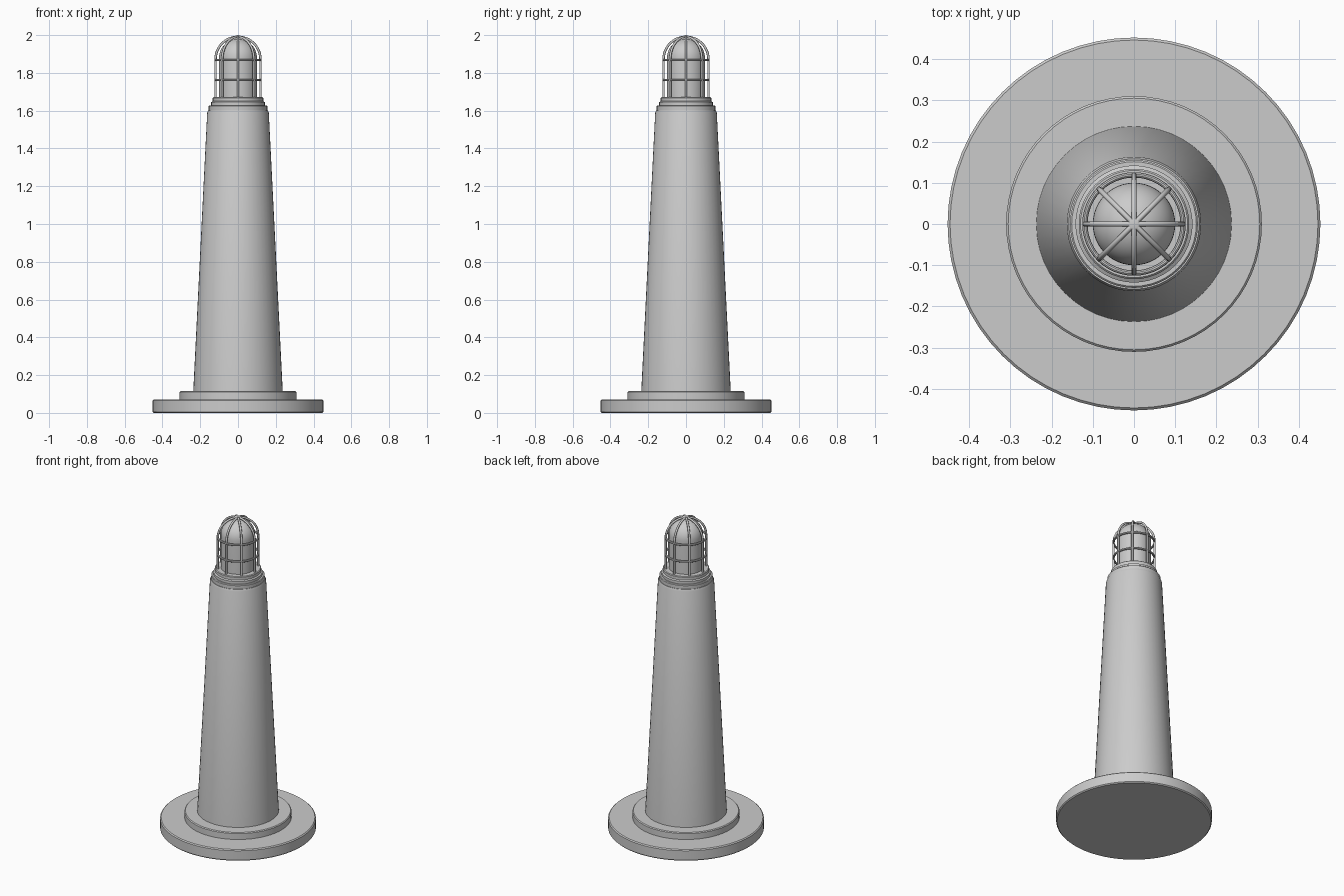
import bpy, bmesh
from math import sin, cos, pi, radians

if "Cube" in bpy.data.objects:
    bpy.data.objects.remove(bpy.data.objects["Cube"])


def lathe(name, profile, steps=48):
    """Spin an (r, z) profile around the z axis; r = 0 points become poles."""
    bm = bmesh.new()
    verts = [bm.verts.new((r, 0, z)) for r, z in profile]
    edges = [bm.edges.new(p) for p in zip(verts, verts[1:])]
    bmesh.ops.spin(bm, geom=verts + edges, cent=(0, 0, 0), axis=(0, 0, 1),
                   angle=2 * pi, steps=steps, use_merge=True)
    bmesh.ops.remove_doubles(bm, verts=bm.verts, dist=1e-5)
    bmesh.ops.recalc_face_normals(bm, faces=bm.faces)
    mesh = bpy.data.meshes.new(name)
    bm.to_mesh(mesh)
    bm.free()
    obj = bpy.data.objects.new(name, mesh)
    bpy.context.collection.objects.link(obj)
    smooth(obj)
    return obj


def smooth(obj):
    bpy.ops.object.select_all(action='DESELECT')
    obj.select_set(True)
    bpy.context.view_layer.objects.active = obj
    bpy.ops.object.shade_smooth_by_angle(angle=radians(35))


def wire(name, points, radius):
    """Round bar along a list of points."""
    curve = bpy.data.curves.new(name, 'CURVE')
    curve.dimensions = '3D'
    curve.bevel_depth = radius
    curve.bevel_resolution = 2
    curve.use_fill_caps = True
    spline = curve.splines.new('POLY')
    spline.points.add(len(points) - 1)
    for p, co in zip(spline.points, points):
        p.co = (*co, 1)
    obj = bpy.data.objects.new(name, curve)
    bpy.context.collection.objects.link(obj)
    return obj


# Stepped base discs
lathe("base_plate", [(0, 0), (0.446, 0), (0.452, 0.006), (0.452, 0.066),
                     (0.446, 0.072), (0, 0.072)], 64)
lathe("base_step", [(0, 0.07), (0.31, 0.07), (0.31, 0.11), (0.305, 0.115), (0, 0.115)], 64)

# Tapered tower
lathe("tower", [(0, 0.112), (0.237, 0.112), (0.163, 1.59), (0.158, 1.602), (0, 1.602)])

# Stepped lamp collar
lathe("collar_lower", [(0, 1.6), (0.155, 1.6), (0.155, 1.624), (0.151, 1.628), (0, 1.628)])
lathe("collar_upper", [(0, 1.62), (0.142, 1.62), (0.142, 1.645), (0.134, 1.65),
                       (0.134, 1.668), (0.13, 1.672), (0, 1.672)])

# Domed lamp glass
dome = [(0.1 * cos(i * pi / 24), 1.88 + 0.1 * sin(i * pi / 24)) for i in range(12)]
lathe("lamp_glass", [(0, 1.665), (0.1, 1.665)] + dome + [(0, 1.98)])

# Eight cage bars, upright then arching to the top
R, BAR, ARCH = 0.119, 0.0065, 1.872
for k in range(8):
    a = k * pi / 4
    path = [(R, 1.665)] + [(R * cos(t * pi / 24), ARCH + R * sin(t * pi / 24))
                           for t in range(13)]
    wire(f"cage_bar_{k + 1}", [(r * cos(a), r * sin(a), z) for r, z in path], BAR)

# Cage hoops
for n, z in enumerate((1.762, 1.868)):
    bpy.ops.mesh.primitive_torus_add(major_radius=R, minor_radius=BAR, major_segments=48,
                                     minor_segments=10, location=(0, 0, z))
    bpy.context.object.name = f"cage_hoop_{n + 1}"
    smooth(bpy.context.object)

# Small boss where the bars meet
lathe("cage_boss", [(0, 1.982), (0.013, 1.982), (0.013, 1.997), (0, 2.0)], 16)
